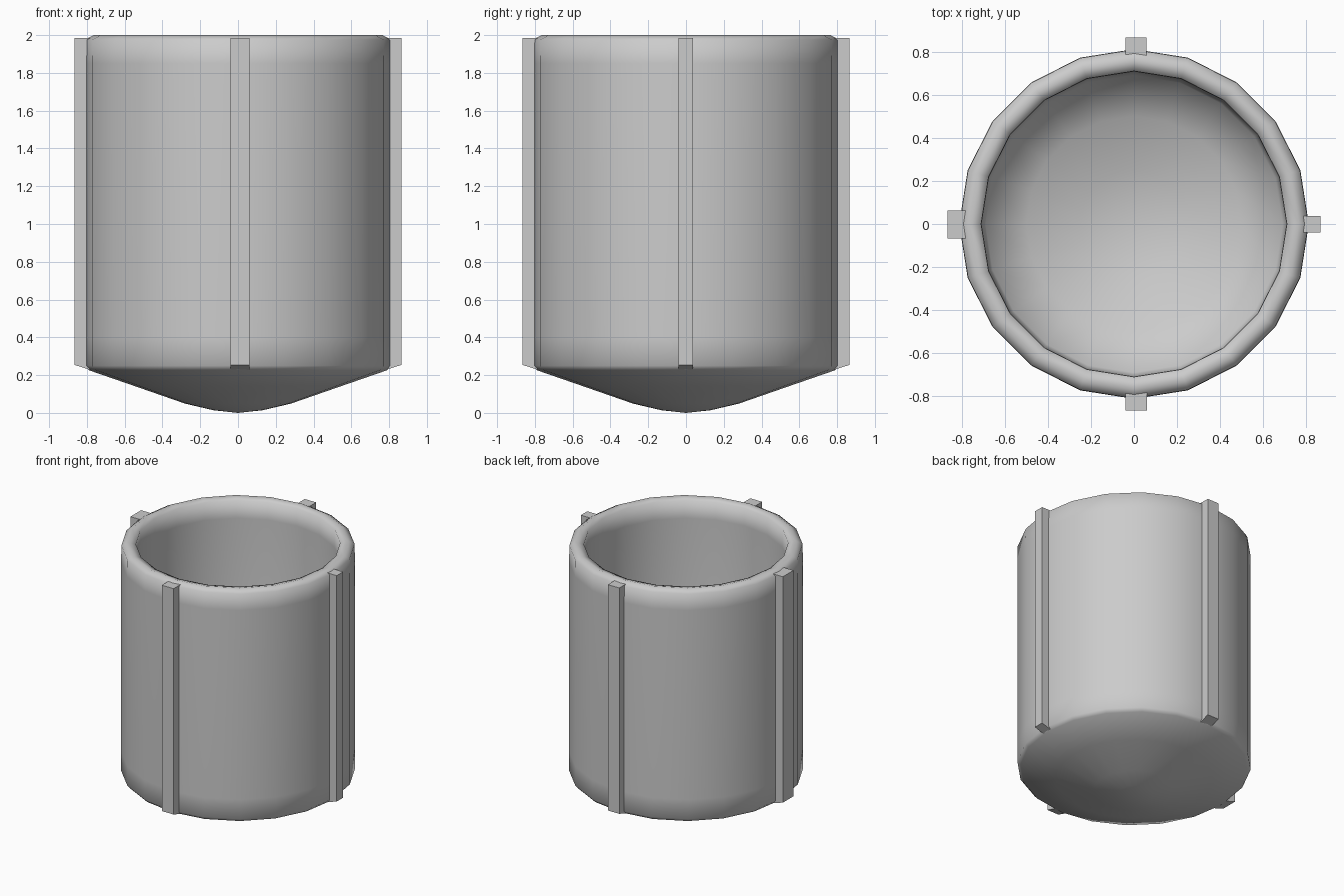
import bpy, bmesh, math
from mathutils import Matrix

if "Cube" in bpy.data.objects:
    bpy.data.objects.remove(bpy.data.objects["Cube"])

SIDES = 20


def finish(bm, name):
    bmesh.ops.recalc_face_normals(bm, faces=bm.faces)
    mesh = bpy.data.meshes.new(name)
    bm.to_mesh(mesh)
    bm.free()
    obj = bpy.data.objects.new(name, mesh)
    bpy.context.collection.objects.link(obj)
    return obj


def lathe(name, profile):
    """Revolve an (r, z) profile whose two ends lie on the axis."""
    bm = bmesh.new()
    rings = []
    for r, z in profile:
        if r == 0:
            rings.append([bm.verts.new((0, 0, z))] * SIDES)
        else:
            rings.append([bm.verts.new((r * math.cos(2 * math.pi * i / SIDES),
                                        r * math.sin(2 * math.pi * i / SIDES), z))
                          for i in range(SIDES)])
    for a, b in zip(rings, rings[1:]):
        for i in range(SIDES):
            j = (i + 1) % SIDES
            bm.faces.new(list(dict.fromkeys((a[i], a[j], b[j], b[i]))))
    for f in bm.faces:
        f.smooth = True
    return finish(bm, name)


def rib(name, angle, lo, hi):
    """Vertical rib, its foot slanted to continue the bowl; lo/hi are side offsets."""
    bm = bmesh.new()
    outline = [(0.765, 0.222), (0.865, 0.254), (0.865, 1.985), (0.765, 1.985)]
    face = bm.faces.new([bm.verts.new((r, lo, z)) for r, z in outline])
    ext = bmesh.ops.extrude_face_region(bm, geom=[face])
    bmesh.ops.translate(bm, vec=(0, hi - lo, 0),
                        verts=[v for v in ext["geom"] if isinstance(v, bmesh.types.BMVert)])
    bmesh.ops.transform(bm, matrix=Matrix.Rotation(math.radians(angle), 4, 'Z'), verts=bm.verts)
    return finish(bm, name)


# Open cup: pointed rounded underside, straight wall, soft rim, dished inner floor
lathe("cup_body", [
    (0, 0), (0.13, 0.014), (0.28, 0.049), (0.55, 0.143), (0.79, 0.226),
    (0.812, 0.25), (0.812, 0.40), (0.812, 1.85), (0.81, 1.975), (0.765, 2.0),
    (0.71, 1.985), (0.708, 1.85), (0.708, 0.42), (0.69, 0.31),
    (0.50, 0.22), (0.25, 0.13), (0, 0.10)])

# Four outer ribs of slightly different widths
for label, angle, lo, hi in (("right", 0, -0.04, 0.038), ("back", 90, -0.057, 0.04),
                             ("left", 180, -0.062, 0.067), ("front", 270, -0.04, 0.06)):
    rib(label + "_rib", angle, lo, hi)
